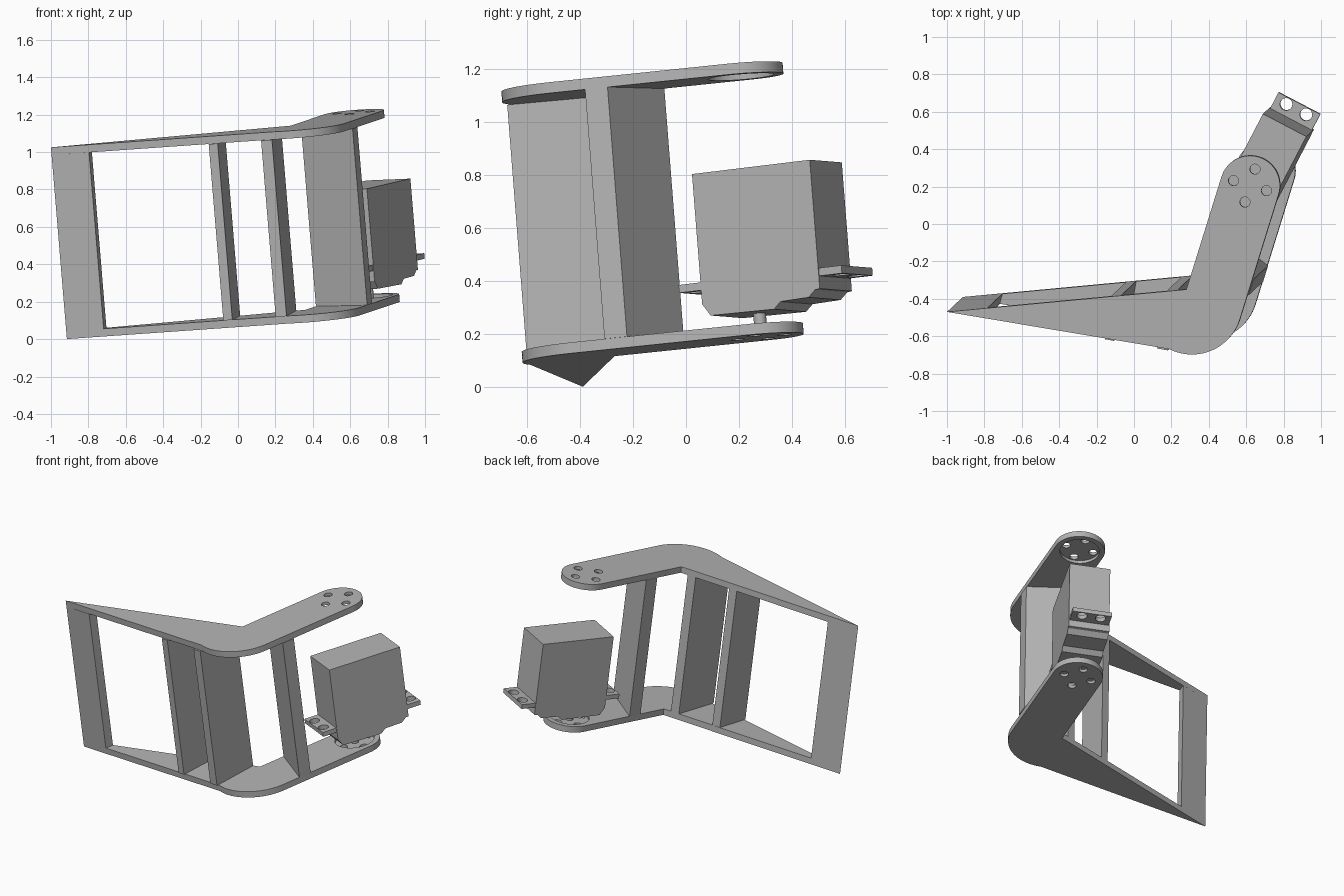
import bpy, bmesh
from math import sin, cos, radians, atan2
from mathutils import Matrix

if "Cube" in bpy.data.objects:
    bpy.data.objects.remove(bpy.data.objects["Cube"])

grey = bpy.data.materials.new("plain grey")
grey.use_nodes = True
COLOUR = (0.45, 0.45, 0.45, 1)
grey.diffuse_color = COLOUR
grey.node_tree.nodes["Principled BSDF"].inputs["Base Color"].default_value = COLOUR

# Tilted frame: local z runs from lower plate (-1) to upper plate (0)
FRAME = Matrix(((1, 0, -0.085, 0),
                (0, 1, -0.08, 0),
                (0.083, 0.078, 1.025, 1.145),
                (0, 0, 0, 1)))
PIVOT = (0.62, 0.205)
SERVO = FRAME @ Matrix.Translation((*PIVOT, 0)) @ Matrix.Rotation(atan2(0.886, 0.463), 4, 'Z')
SIDEWAYS = Matrix(((1, 0, 0, 0), (0, 0, 1, 0), (0, 1, 0, 0), (0, 0, 0, 1)))


def arc(cx, cy, r, a0, a1, n):
    return [(cx + r * cos(radians(a0 + (a1 - a0) * i / n)),
             cy + r * sin(radians(a0 + (a1 - a0) * i / n))) for i in range(n + 1)]


def circle(cx, cy, r, n=32):
    return arc(cx, cy, r, 0, 360, n)[:-1]


def prism(name, outline, z0, z1, matrix=FRAME):
    bm = bmesh.new()
    face = bm.faces.new([bm.verts.new((x, y, z0)) for x, y in outline])
    top = bmesh.ops.extrude_face_region(bm, geom=[face])["geom"]
    bmesh.ops.translate(bm, vec=(0, 0, z1 - z0),
                        verts=[v for v in top if isinstance(v, bmesh.types.BMVert)])
    bm.transform(matrix)
    bmesh.ops.recalc_face_normals(bm, faces=bm.faces)
    mesh = bpy.data.meshes.new(name)
    bm.to_mesh(mesh)
    bm.free()
    mesh.materials.append(grey)
    obj = bpy.data.objects.new(name, mesh)
    bpy.context.scene.collection.objects.link(obj)
    return obj


def cut(obj, cutters):
    for c in cutters:
        mod = obj.modifiers.new("cut", 'BOOLEAN')
        mod.operation, mod.solver, mod.object = 'DIFFERENCE', 'EXACT', c
    graph = bpy.context.evaluated_depsgraph_get()
    mesh = bpy.data.meshes.new_from_object(obj.evaluated_get(graph))
    obj.modifiers.clear()
    obj.data = mesh
    for c in cutters:
        bpy.data.objects.remove(c)


def smooth(obj):
    bpy.ops.object.select_all(action='DESELECT')
    obj.select_set(True)
    bpy.context.view_layer.objects.active = obj
    bpy.ops.object.shade_smooth_by_angle()


# Bent side plates with a round recess and four screw holes
T = 0.04
outline = ([(-1, -0.47)] + arc(0.31, -0.43, 0.268, 243, 343, 20)
           + arc(*PIVOT, 0.16, -17, 163, 32) + [(0.28, -0.35)])
for name, z0, r0 in (("upper_plate", -T, -T - 0.02), ("lower_plate", -1, -1 + T / 2)):
    plate = prism(name, outline, z0, z0 + T)
    cutters = [prism("recess", circle(*PIVOT, 0.125, 48), r0, r0 + T)]
    for k in range(4):
        a = radians(73 + 90 * k)
        cutters.append(prism("hole", circle(PIVOT[0] + 0.092 * cos(a), PIVOT[1] + 0.092 * sin(a),
                                            0.027, 24), z0 - T, z0 + 2 * T))
    cut(plate, cutters)
    smooth(plate)

# Cross walls between the plates
walls = {
    "tip_wall": [(-1, -0.47), (-0.8, -0.506), (-0.785, -0.45)],
    "middle_wall": [(-0.16, -0.619), (-0.112, -0.628), (-0.07, -0.383), (-0.125, -0.388)],
    "corner_wall": [(0.12, -0.669), (0.178, -0.679), (0.23, -0.355), (0.172, -0.36)],
    "arm_wall": [(0.609, -0.385), (0.635, -0.3), (0.36, -0.085), (0.335, -0.17)],
}
for name, shape in walls.items():
    prism(name, shape, T - 1, -T)

# Servo case with a stepped gear end
W = 0.131
prism("servo_case", [(-0.172, -0.385), (-0.172, -0.865), (-0.14, -0.91), (0.13, -0.915),
                     (0.16, -0.89), (0.28, -0.887), (0.31, -0.862), (0.33, -0.86),
                     (0.33, -0.385)], -W, W, SERVO @ SIDEWAYS)

# Mounting flange with two holes in each ear
E = 0.126
flange = prism("servo_flange", [(-0.268, -E), (0.426, -E), (0.426, E), (-0.268, E)],
               -0.813, -0.784, SERVO)
cut(flange, [prism("hole", circle(u, v, 0.033, 24), -0.85, -0.75, SERVO)
             for u in (-0.231, 0.389) for v in (-0.06, 0.06)])
smooth(flange)

# Output shaft
smooth(prism("servo_shaft", circle(0, 0, 0.024, 24), -1 + T / 2, -0.9, SERVO))
